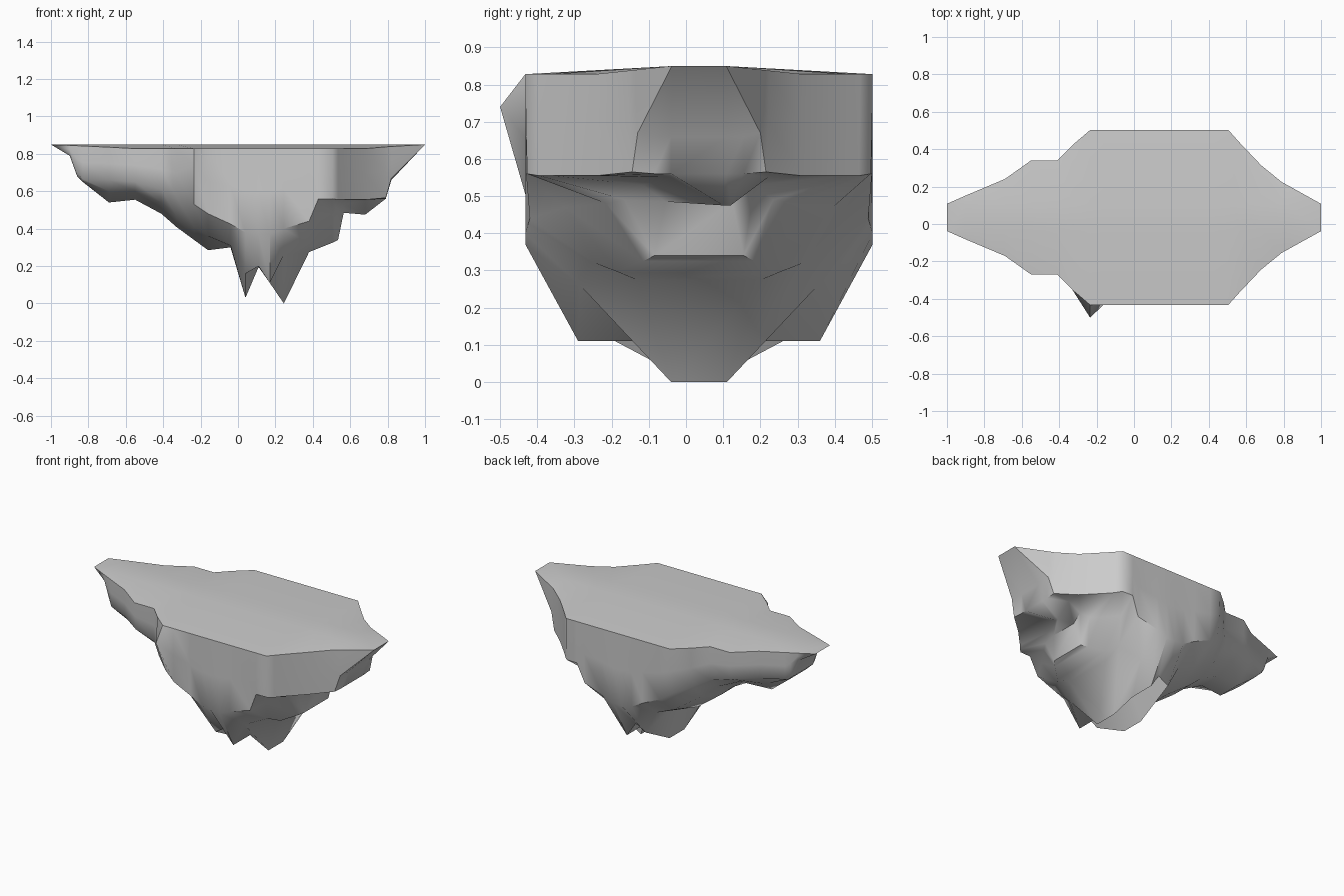
import bpy, bmesh, math

if "Cube" in bpy.data.objects:
    bpy.data.objects.remove(bpy.data.objects["Cube"])

CY = 0.035      # the rock is nearly symmetric about this y

# Plan outline of the flat top: x, half width
OUTLINE = [(-1, .075), (-.68, .21), (-.57, .305), (-.41, .305), (-.25, .467),
           (.505, .467), (.65, .305), (.77, .2), (1, .075)]

# Cross-sections along x: x, wall foot (w, z), underside (w, z), keel z
SECTIONS = [
    (-.90, .11, .80, .09, .79, .79),
    (-.86, .12, .70, .10, .68, .68),
    (-.83, .14, .665, .11, .655, .65),
    (-.69, .20, .66, .14, .60, .54),
    (-.55, .29, .65, .20, .60, .555),
    (-.41, .30, .61, .22, .54, .48),
    (-.33, .37, .57, .26, .47, .41),
    (-.235, .44, .53, .30, .41, .34),
    (-.16, .46, .48, .32, .36, .285),
    (-.04, .462, .425, .32, .31, .30),
    (.04, .46, .38, .32, .16, .03),
    (.11, .467, .37, .32, .20, .195),
    (.17, .467, .37, .325, .11, .11),
    (.245, .467, .40, .32, .26, 0),
    (.38, .455, .44, .28, .32, .275),
    (.43, .465, .56, .36, .47, .295),
    (.505, .462, .56, .25, .48, .325),
    (.535, .43, .555, .20, .49, .34),
    (.565, .395, .555, .15, .53, .485),
    (.68, .275, .555, .075, .55, .475),
    (.79, .18, .565, .12, .56, .56),
    (.82, .165, .67, .12, .66, .66),
]


def half_width(x):
    for (x0, w0), (x1, w1) in zip(OUTLINE, OUTLINE[1:]):
        if x <= x1:
            return w0 + (w1 - w0) * (x - x0) / (x1 - x0)
    return OUTLINE[-1][1]


def half_profile(x, w2, z2, w3, z3, zk):
    """Points (w, z) from the top plateau down the wall to the keel."""
    w = half_width(x)
    rim_z = .85 - .022 * min(1, (w - .075) / .2)
    if .35 < x < .6:                    # broader block under the right ledge
        keel = .6 * w3
    else:
        keel = .155 if x == .17 else min(.075, w3 * .8)
    return [(.07, .85), (w, rim_z), ((w + w2) / 2 + .2 * (w - w2), (rim_z + z2) / 2),
            (w2, z2), (w3, z3), (keel, zk)]


bm = bmesh.new()
rings = []
for row in SECTIONS:
    x, half = row[0], half_profile(*row)
    front = [[x, CY - w, z] for w, z in half]
    back = [[x, CY + w, z] for w, z in reversed(half)]
    if x == -.235:                      # pointed outcrop on the front wall
        front[2] = [x, -.5, .74]
    if x == .68:                        # small off-centre tooth below the ledge
        front[5][1], back[0][1], back[1][1] = .10, .12, .22
    rings.append([bm.verts.new(p) for p in front + back])

# Skin between neighbouring sections
n = len(rings[0])
for a, b in zip(rings, rings[1:]):
    for i in range(n):
        j = (i + 1) % n
        bm.faces.new((a[i], a[j], b[j], b[i]))

# Blunt tips at both ends: a short edge fanned to the last section
for ring, x in ((rings[0], -1), (rings[-1], 1)):
    f = bm.verts.new((x, CY - .073, .85))
    k = bm.verts.new((x, CY + .073, .85))
    h = n // 2
    for i in range(h - 1):
        bm.faces.new((ring[i], ring[i + 1], f))
        bm.faces.new((ring[h + i], ring[h + i + 1], k))
    bm.faces.new((ring[h - 1], ring[h], k, f))
    bm.faces.new((ring[n - 1], ring[0], f, k))

bmesh.ops.recalc_face_normals(bm, faces=bm.faces)
mesh = bpy.data.meshes.new("floating_rock")
bm.to_mesh(mesh)
bm.free()
rock = bpy.data.objects.new("floating_rock", mesh)
bpy.context.collection.objects.link(rock)

# Soft rock faces, crisp rim and ledges
bpy.context.view_layer.objects.active = rock
rock.select_set(True)
bpy.ops.object.shade_smooth_by_angle(angle=math.radians(50))
